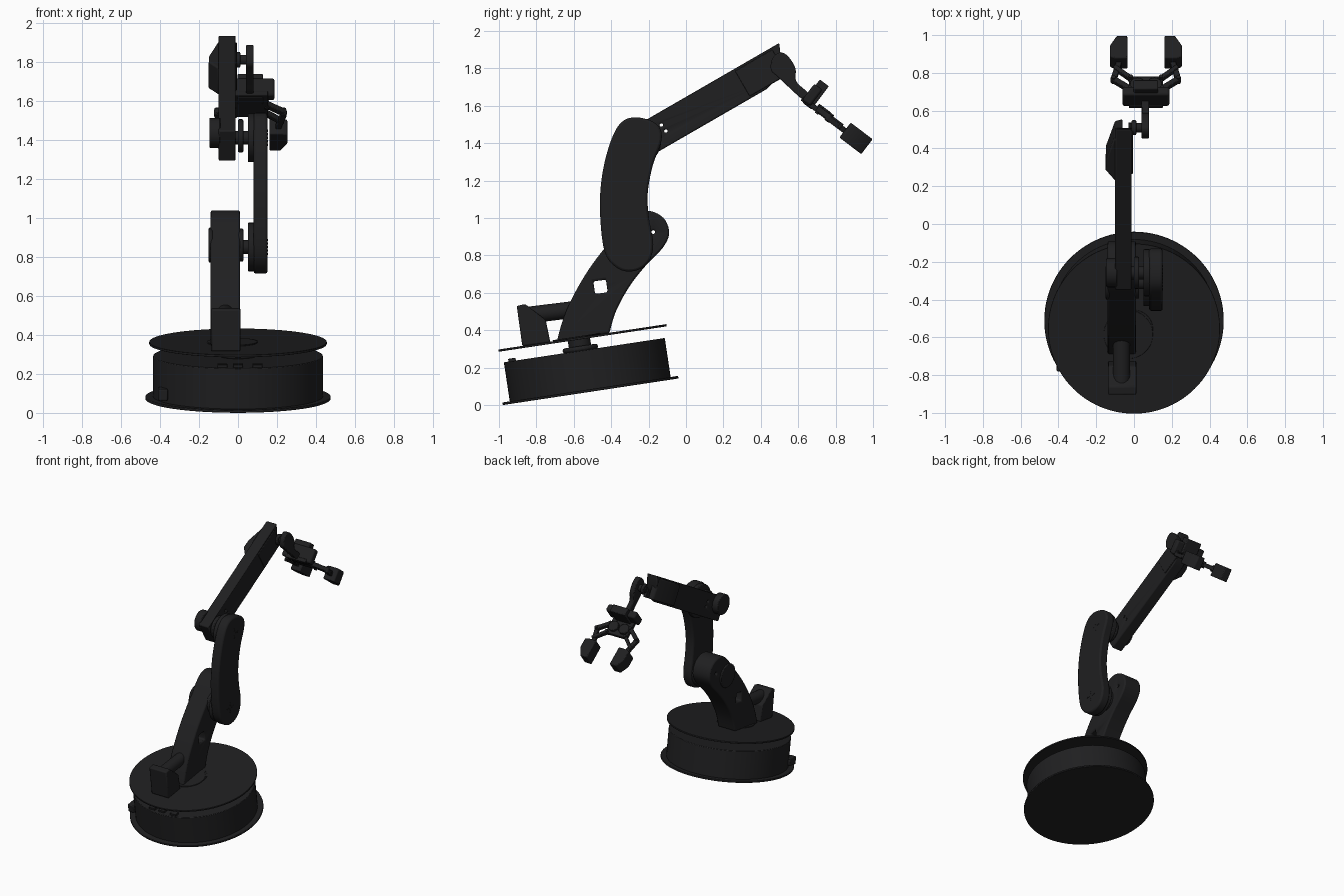
import bpy, bmesh
from math import radians, cos, sin, pi
from mathutils import Matrix, Vector

if "Cube" in bpy.data.objects:
    bpy.data.objects.remove(bpy.data.objects["Cube"])

black = bpy.data.materials.new("black_plastic")
black.diffuse_color = (0.014, 0.014, 0.015, 1)
black.use_nodes = True
black.node_tree.nodes["Principled BSDF"].inputs["Base Color"].default_value = black.diffuse_color
I = Matrix()


def frame(x, y, z, deg):
    return Matrix.Translation((x, y, z)) @ Matrix.Rotation(radians(deg), 4, 'X')


def finish(name, bm, M, bevel):
    bmesh.ops.recalc_face_normals(bm, faces=bm.faces)
    me = bpy.data.meshes.new(name)
    bm.to_mesh(me)
    bm.free()
    ob = bpy.data.objects.new(name, me)
    bpy.context.collection.objects.link(ob)
    ob.matrix_world = M
    me.materials.append(black)
    bpy.ops.object.select_all(action='DESELECT')
    ob.select_set(True)
    bpy.context.view_layer.objects.active = ob
    bpy.ops.object.shade_smooth_by_angle(angle=radians(35))
    if bevel:
        b = ob.modifiers.new("bevel", 'BEVEL')
        b.width, b.segments, b.limit_method, b.angle_limit = bevel, 2, 'ANGLE', radians(40)
    return ob


def extrude(name, pts, a, b, axis='x', M=I, bevel=0.006):
    """Extrude a 2D outline from a to b along local x or z."""
    bm = bmesh.new()
    put = (lambda p, h: (h, p[0], p[1])) if axis == 'x' else (lambda p, h: (p[0], p[1], h))
    lo = [bm.verts.new(put(p, a)) for p in pts]
    hi = [bm.verts.new(put(p, b)) for p in pts]
    bm.faces.new(lo)
    bm.faces.new(hi)
    for i in range(len(pts)):
        j = (i + 1) % len(pts)
        bm.faces.new((lo[i], lo[j], hi[j], hi[i]))
    return finish(name, bm, M, bevel)


def circle(u, v, r, n=32):
    return [(u + r * cos(2 * pi * i / n), v + r * sin(2 * pi * i / n)) for i in range(n)]


def rect(u0, u1, v0, v1):
    return [(u0, v0), (u1, v0), (u1, v1), (u0, v1)]


def bar(p, q, w):
    """Flat link outline with rounded ends between two points."""
    p, q = Vector(p), Vector(q)
    d = (q - p).normalized()
    n = Vector((-d.y, d.x))
    ang = [pi / 2 + pi * i / 6 for i in range(7)]
    a = [tuple(p + w * (d * cos(t) + n * sin(t))) for t in ang]
    return a + [tuple(q - w * (d * cos(t) + n * sin(t))) for t in ang]


def spline(pts, closed, n=5):
    P = [Vector(p) for p in pts]
    k, out = len(P), []
    get = (lambda i: P[i % k]) if closed else (lambda i: P[max(0, min(k - 1, i))])
    for i in range(k if closed else k - 1):
        a, b, c, d = (get(i + j) for j in (-1, 0, 1, 2))
        for s in range(n):
            t = s / n
            out.append(tuple(0.5 * (2 * b + (c - a) * t + (2 * a - 5 * b + 4 * c - d) * t * t
                                    + (3 * b - a - 3 * c + d) * t ** 3)))
    return out if closed else out + [tuple(P[-1])]


def cut(ob, *cutters):
    for c in cutters:
        m = ob.modifiers.new("cut", 'BOOLEAN')
        m.operation, m.solver, m.object = 'DIFFERENCE', 'EXACT', c
        bpy.context.view_layer.objects.active = ob
        bpy.ops.object.modifier_move_to_index(modifier="cut", index=0)
        bpy.ops.object.modifier_apply(modifier="cut")
        bpy.data.objects.remove(c)


# tilted base: flange, drum, hub and turntable
B = frame(0, -0.51, 0.071, 8.6)
extrude("base_flange", circle(0, 0, 0.475, 96), 0, 0.014, 'z', B, 0.003)
extrude("base_drum", circle(0, 0, 0.435, 96), 0.01, 0.225, 'z', B, 0.004)
extrude("hub_lower", circle(0, -0.02, 0.095, 48), 0.22, 0.25, 'z', B, 0.012)
extrude("hub_upper", circle(0, -0.02, 0.06, 48), 0.24, 0.29, 'z', B)
extrude("turntable", circle(0, 0, 0.455, 96), 0.285, 0.297, 'z', B, 0.002)
extrude("turntable_cap", circle(0, 0, 0.10, 48), 0.296, 0.301, 'z', B, 0.002)
extrude("port_cover", rect(-0.41, -0.36, -0.26, -0.18), 0.03, 0.09, 'z', B)
for x in (-0.08, 0.0, 0.10):
    extrude("drum_lid_block", rect(x - 0.025, x + 0.025, -0.41, -0.37), 0.22, 0.24, 'z', B, 0.002)

# counter support and tube on the turntable
extrude("support_block", [(-0.875, 0.315), (-0.905, 0.53), (-0.86, 0.54), (-0.75, 0.455), (-0.725, 0.335)],
        -0.137, 0.012, bevel=0.008)
extrude("support_tube", circle(-0.065, 0, 0.045), -0.02, 0.24, 'z', frame(0, -0.85, 0.48, -83), 0)

# curved lower arm
lower = extrude("lower_arm", spline([
    (-0.41, 0.383), (-0.375, 0.50), (-0.305, 0.63), (-0.22, 0.74), (-0.125, 0.84), (-0.09, 0.92),
    (-0.12, 1.0), (-0.20, 1.038), (-0.29, 1.01), (-0.41, 0.87), (-0.52, 0.725), (-0.61, 0.57),
    (-0.66, 0.45), (-0.69, 0.341)], False), -0.14, 0.01, bevel=0.012)
cut(lower, extrude("hole_square", rect(-0.034, 0.034, -0.034, 0.034), -0.3, 0.3, 'x', frame(0, -0.457, 0.632, 8), 0),
    extrude("hole_round", circle(-0.175, 0.925, 0.01, 16), -0.3, 0.3, bevel=0))
extrude("lower_arm_back_cover", circle(-0.31, 0.86, 0.09), -0.15, -0.13)
extrude("turntable_arm_foot", circle(0.0, -0.03, 0.13, 48), 0.296, 0.303, 'z',
        B @ Matrix.Translation((-0.03, 0, 0)), 0.002)

# curved middle link with its two joints
extrude("middle_link", spline([
    (-0.27, 0.718), (-0.20, 0.765), (-0.175, 0.86), (-0.198, 1.0), (-0.205, 1.13), (-0.178, 1.28),
    (-0.13, 1.42), (-0.155, 1.50), (-0.25, 1.537), (-0.335, 1.52), (-0.395, 1.43), (-0.445, 1.25),
    (-0.46, 1.05), (-0.435, 0.82), (-0.36, 0.728)], True), 0.08, 0.152, bevel=0.012)
for name, y, z, r in (("lower", -0.31, 0.85, 0.125), ("upper", -0.258, 1.41, 0.125)):
    extrude(name + "_joint_pad", circle(y, z, r), 0.05, 0.085)
    extrude(name + "_joint_shaft", circle(y, z, 0.035), -0.02, 0.06, bevel=0)
    extrude(name + "_joint_disc", circle(y, z + 0.01, 0.085), 0.0, 0.027)
    for i in (-2, -1, 1, 2):
        for dy, dz in ((i * 0.018, 0), (0, i * 0.018)):
            extrude("joint_screw", circle(y + dy, z + dz, 0.006, 10), 0.145, 0.154, bevel=0)

# straight forearm, tilted thirty degrees
F = frame(0, -0.26, 1.29, 30)
fore = extrude("forearm", [(0, 0), (0.80, 0), (0.87, 0.02), (0.94, 0.09), (0.98, 0.18), (0, 0.18)],
               -0.10, -0.012, 'x', F, 0.012)
cut(fore, *[extrude("hole_round", circle(y, z, 0.009, 16), -0.3, 0.3, bevel=0)
            for y, z in ((-0.132, 1.497), (-0.108, 1.465))])
extrude("forearm_servo_cover", [(-0.06, 0.655), (-0.10, 0.66), (-0.15, 0.725), (-0.148, 0.79), (-0.10, 0.94),
                                (-0.06, 0.95)], 0.01, 0.17, 'z', F, 0.008)
extrude("elbow_back_cover", circle(-0.258, 1.435, 0.077), -0.147, -0.09)
extrude("forearm_end_cap", rect(0.70, 0.93, 0.012, 0.168), -0.03, -0.006, 'x', F, 0.004)

# wrist bracket
extrude("wrist_shaft", circle(0.51, 1.81, 0.025), -0.02, 0.05, bevel=0)
extrude("wrist_disc", circle(0.51, 1.81, 0.04), -0.012, 0.012)
extrude("wrist_bracket", spline([
    (0.455, 1.79), (0.49, 1.755), (0.56, 1.69), (0.625, 1.635), (0.655, 1.665), (0.59, 1.73),
    (0.585, 1.80), (0.545, 1.865), (0.50, 1.885), (0.46, 1.85)], True), 0.04, 0.08)

# gripper, in its own tilted frame (x sideways, y toward the tips)
G = frame(0.063, 0.91, 1.425, -37)
extrude("gripper_servo", rect(-0.065, 0.065, -0.345, -0.285), -0.02, 0.135, 'z', G)
extrude("gripper_palm", rect(-0.125, 0.125, -0.355, -0.30), -0.01, 0.10, 'z', G, 0.012)
extrude("gripper_plate", rect(-0.09, 0.09, -0.36, -0.17), -0.016, 0.012, 'z', G, 0.004)
for side, s in (("left", -1), ("right", 1)):
    def part(name, pts, a, b, bevel=0.004):
        extrude(side + "_" + name, [(s * u, v) for u, v in pts], a, b, 'z', G, bevel)
    part("gear", circle(0.045, -0.23, 0.04, 20), 0.01, 0.03)
    part("outer_link", bar((0.085, -0.25), (0.172, -0.185), 0.015), -0.012, 0.02)
    part("inner_link", bar((0.08, -0.18), (0.16, -0.11), 0.012), -0.012, 0.02)
    part("knuckle", bar((0.172, -0.185), (0.14, -0.06), 0.015), -0.018, 0.012)
    for u, v in ((0.085, -0.25), (0.172, -0.185), (0.08, -0.18)):
        part("pin", circle(u, v, 0.011, 16), -0.022, 0.028, 0)
    part("finger", [(0.098, -0.075), (0.165, -0.075), (0.19, -0.065), (0.19, 0.01), (0.155, 0.072),
                    (0.098, 0.072)], -0.05, 0.05, 0.006)
